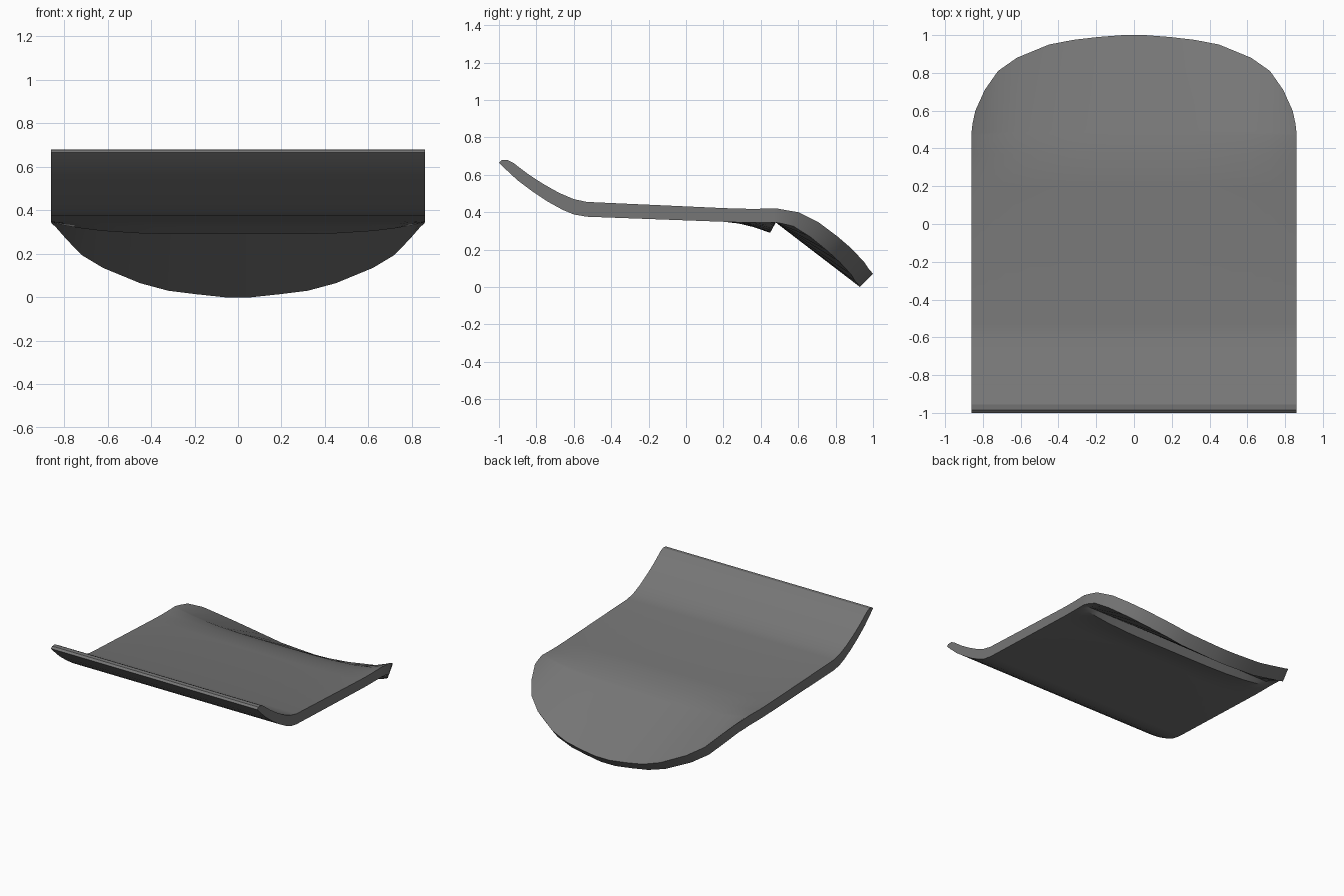
import bpy, bmesh

if "Cube" in bpy.data.objects:
    bpy.data.objects.remove(bpy.data.objects["Cube"])

# single grey material
grey = bpy.data.materials.new("mid grey")
grey.diffuse_color = (0.18, 0.18, 0.18, 1)
grey.use_nodes = True
grey.node_tree.nodes["Principled BSDF"].inputs["Base Color"].default_value = grey.diffuse_color

# rounded front rim: (x, y top, z top, y bottom, z bottom)
half = [(0.06, 1.00, 0.07, 0.93, 0.0), (0.19, 0.99, 0.083, 0.92, 0.014),
        (0.32, 0.975, 0.10, 0.905, 0.03), (0.45, 0.95, 0.137, 0.885, 0.065),
        (0.62, 0.88, 0.21, 0.82, 0.135), (0.72, 0.81, 0.27, 0.755, 0.195),
        (0.79, 0.71, 0.345, 0.665, 0.268), (0.84, 0.60, 0.40, 0.575, 0.325),
        (0.855, 0.53, 0.412, 0.52, 0.338), (0.86, 0.485, 0.42, 0.483, 0.345)]
rim = [(-p[0],) + p[1:] for p in reversed(half)] + half

# side profile of the plate: (y top, z top, y bottom, z bottom, dish depth)
profile = [(-0.985, 0.678, -1.00, 0.665, 0), (-0.955, 0.68, -0.97, 0.635, 0),
           (-0.925, 0.665, -0.90, 0.57, 0), (-0.85, 0.608, -0.82, 0.51, 0),
           (-0.77, 0.555, -0.74, 0.457, 0), (-0.68, 0.504, -0.66, 0.413, 0),
           (-0.60, 0.47, -0.60, 0.388, 0), (-0.53, 0.455, -0.53, 0.376, 0),
           (0.20, 0.422, 0.20, 0.349, 0), (0.28, 0.419, 0.28, 0.346, 0.006),
           (0.37, 0.418, 0.36, 0.345, 0.024), (0.47, 0.42, 0.45, 0.345, 0.055)]


def dip(x):
    return 1 - abs(x / 0.86) ** 4


bm = bmesh.new()
top, bottom = [], []
# main plate with its upturned back end and shallow dish
for yt, zt, yb, zb, d in profile:
    top.append([bm.verts.new((p[0], yt, zt - d * dip(p[0]))) for p in rim])
    bottom.append([bm.verts.new((p[0], yb, zb - d * dip(p[0]))) for p in rim])

# fold under the front flap
top.append([bm.verts.new((x, 0.47 + 0.05 * (yt - 0.47),
                          0.42 - 0.055 * dip(x) + 0.05 * (zt - 0.42 + 0.055 * dip(x))))
            for x, yt, zt, yb, zb in rim])
bottom.append([bm.verts.new((p[0], 0.48, 0.345)) for p in rim])

# drooping rounded front flap
top.append([bm.verts.new((p[0], p[1], p[2])) for p in rim])
bottom.append([bm.verts.new((p[0], p[3], p[4])) for p in rim])

# skin all rows as one closed loop, then close the sides
loop = top + bottom[::-1]
for i, a in enumerate(loop):
    b = loop[(i + 1) % len(loop)]
    for j in range(len(rim) - 1):
        bm.faces.new((a[j], a[j + 1], b[j + 1], b[j]))
for i in range(len(top) - 1):
    for e in (0, -1):
        bm.faces.new((top[i][e], top[i + 1][e], bottom[i + 1][e], bottom[i][e]))
bmesh.ops.recalc_face_normals(bm, faces=bm.faces)

mesh = bpy.data.meshes.new("curved_plate")
bm.to_mesh(mesh)
bm.free()
mesh.materials.append(grey)
plate = bpy.data.objects.new("curved_plate", mesh)
bpy.context.collection.objects.link(plate)
bpy.context.view_layer.objects.active = plate
plate.select_set(True)
bpy.ops.object.shade_smooth_by_angle(angle=0.5)
